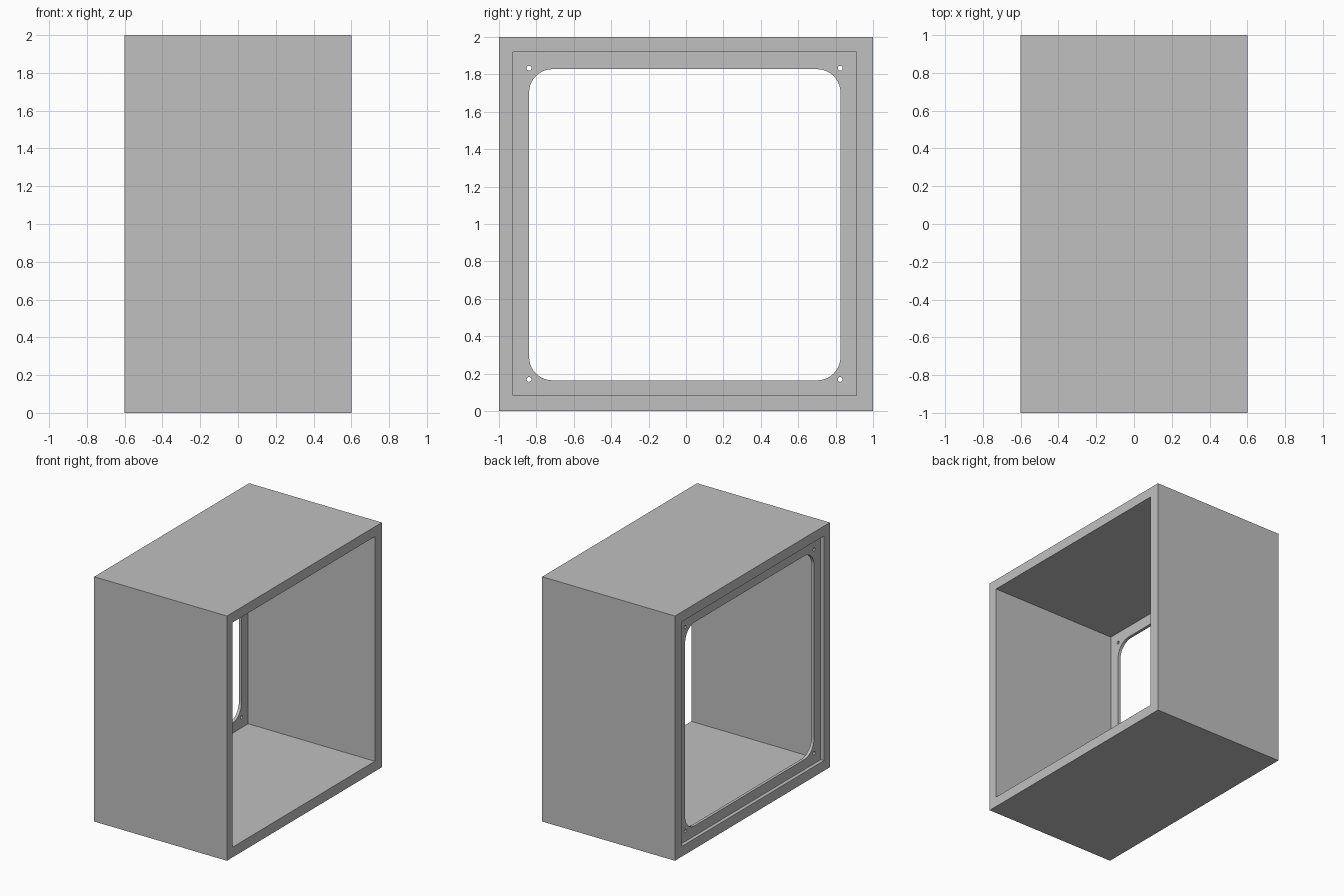
import bpy, bmesh, math

cube = bpy.data.objects.get("Cube")
if cube:
    bpy.data.objects.remove(cube, do_unlink=True)

grey = bpy.data.materials.new("light_grey")
grey.use_nodes = True
grey.diffuse_color = (0.527, 0.527, 0.527, 1)
grey.node_tree.nodes["Principled BSDF"].inputs["Base Color"].default_value = grey.diffuse_color


def rectangle(y0, y1, z0, z1, radius=0, steps=10):
    """Rectangle outline in the y-z plane, with optional rounded corners."""
    if not radius:
        return [(y0, z0), (y1, z0), (y1, z1), (y0, z1)]
    r = radius
    centres = [(y1 - r, z1 - r), (y0 + r, z1 - r), (y0 + r, z0 + r), (y1 - r, z0 + r)]
    points = []
    for quarter, (cy, cz) in enumerate(centres):
        for i in range(steps + 1):
            a = (quarter + i / steps) * math.pi / 2
            points.append((cy + r * math.cos(a), cz + r * math.sin(a)))
    return points


def circle(cy, cz, r, sides=16):
    angles = [2 * math.pi * i / sides for i in range(sides)]
    return [(cy + r * math.cos(a), cz + r * math.sin(a)) for a in angles]


def prism(name, outline, x0, x1):
    """Extrude a y-z outline along x."""
    bm = bmesh.new()
    face = bm.faces.new([bm.verts.new((x0, y, z)) for y, z in outline])
    grown = bmesh.ops.extrude_face_region(bm, geom=[face])["geom"]
    verts = [v for v in grown if isinstance(v, bmesh.types.BMVert)]
    bmesh.ops.translate(bm, verts=verts, vec=(x1 - x0, 0, 0))
    bmesh.ops.recalc_face_normals(bm, faces=bm.faces)
    mesh = bpy.data.meshes.new(name)
    bm.to_mesh(mesh)
    bm.free()
    mesh.materials.append(grey)
    obj = bpy.data.objects.new(name, mesh)
    bpy.context.collection.objects.link(obj)
    return obj


def cut(obj, outlines):
    """Cut outlines right through an object along x."""
    cutters = [prism("cutter", outline, -1, 1) for outline in outlines]
    for cutter in cutters:
        cutter.hide_render = True
        mod = obj.modifiers.new("opening", "BOOLEAN")
        mod.operation = "DIFFERENCE"
        mod.solver = "EXACT"
        mod.object = cutter
    graph = bpy.context.evaluated_depsgraph_get()
    mesh = bpy.data.meshes.new_from_object(obj.evaluated_get(graph))
    obj.modifiers.clear()
    obj.data = mesh
    for cutter in cutters:
        bpy.data.objects.remove(cutter, do_unlink=True)


# Square tube open at both ends
inside = rectangle(-0.925, 0.911, 0.083, 1.919)
housing = prism("housing", rectangle(-1, 1, 0, 2), -0.6, 0.6)
cut(housing, [inside])

# Thin mounting frame set just inside the left end, with screw holes
frame = prism("mounting_frame", inside, -0.57, -0.546)
holes = [circle(y, z, 0.013) for y in (-0.839, 0.824) for z in (0.169, 1.833)]
cut(frame, [rectangle(-0.839, 0.826, 0.164, 1.828, 0.125)] + holes)
